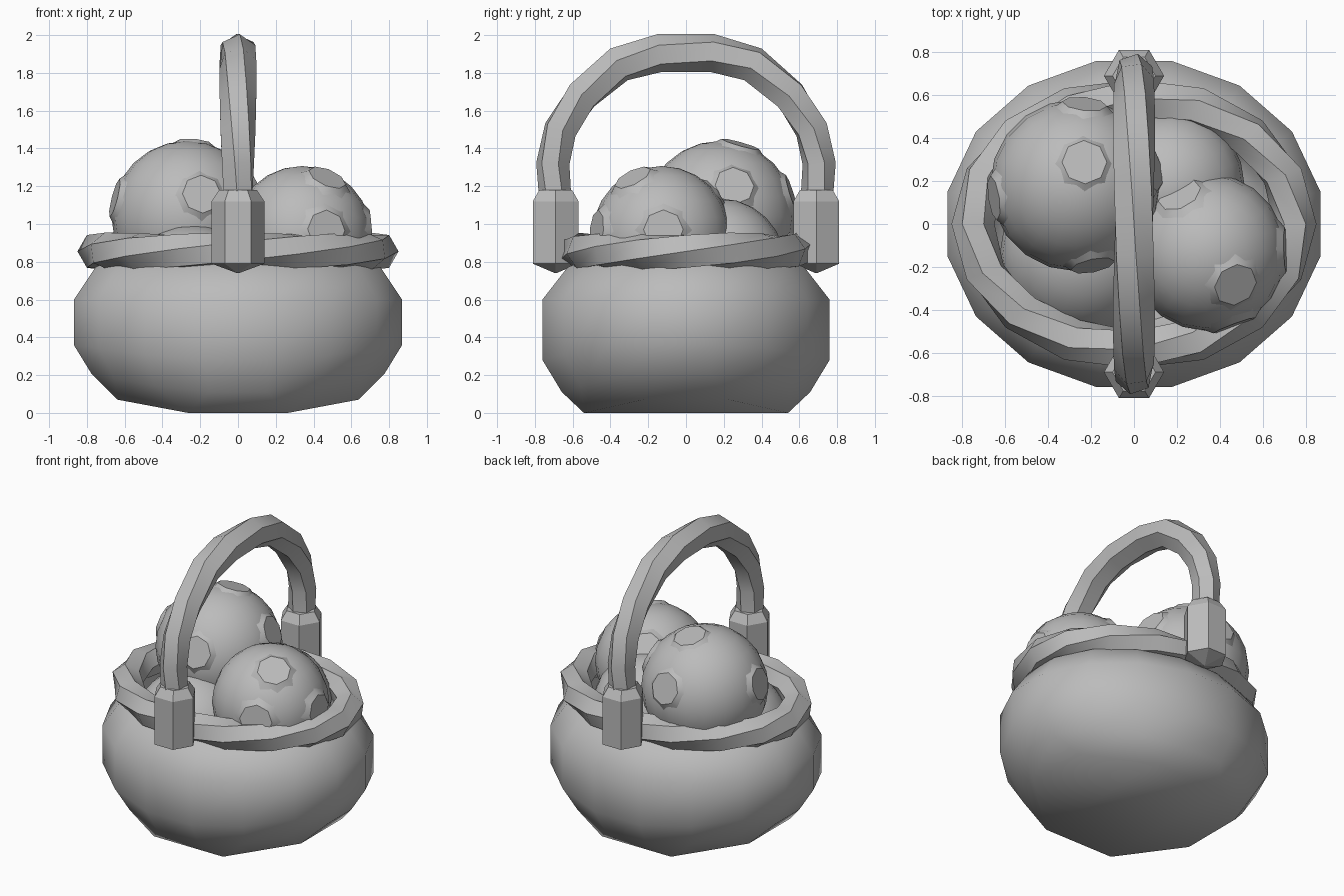
import bpy, bmesh
from math import sin, cos, pi, radians
from mathutils import Vector

if "Cube" in bpy.data.objects:
    bpy.data.objects.remove(bpy.data.objects["Cube"])

grey = bpy.data.materials.new("plain grey")
grey.use_nodes = True
grey.diffuse_color = (0.5, 0.5, 0.5, 1)
grey.node_tree.nodes["Principled BSDF"].inputs["Base Color"].default_value = (0.5, 0.5, 0.5, 1)


def finish(name, bm, smooth_angle=None):
    bmesh.ops.recalc_face_normals(bm, faces=bm.faces)
    mesh = bpy.data.meshes.new(name)
    bm.to_mesh(mesh)
    bm.free()
    obj = bpy.data.objects.new(name, mesh)
    bpy.context.collection.objects.link(obj)
    mesh.materials.append(grey)
    if smooth_angle:
        bpy.ops.object.select_all(action="DESELECT")
        obj.select_set(True)
        bpy.context.view_layer.objects.active = obj
        bpy.ops.object.shade_smooth_by_angle(angle=radians(smooth_angle))
    return obj


def loft(bm, rings, closed=False, caps=False):
    """Skin a list of equal-length point rings."""
    rows = [[bm.verts.new(p) for p in ring] for ring in rings]
    n = len(rows[0])
    pairs = list(zip(rows, rows[1:])) + ([(rows[-1], rows[0])] if closed else [])
    for a, b in pairs:
        for i in range(n):
            j = (i + 1) % n
            bm.faces.new((a[i], a[j], b[j], b[i]))
    if caps:
        bm.faces.new(rows[0])
        bm.faces.new(rows[-1])
    return rows


def section(centre, out, up, radius, turn, sides=6):
    return [centre + radius * (out * cos(turn + 2 * pi * k / sides) + up * sin(turn + 2 * pi * k / sides))
            for k in range(sides)]


# Basket bowl: oval rings, outside going up and inside going back down.
# Each entry: x radius, y radius, height, how much the ends lift
SIDES = 16
profile = [(0.79, 0.67, 0.11, 0.19), (0.885, 0.775, 0.28, 0.13), (0.885, 0.775, 0.6, 0),
           (0.77, 0.64, 0.77, 0), (0.71, 0.57, 0.8, 0), (0.74, 0.6, 0.6, 0),
           (0.7, 0.56, 0.3, 0), (0.55, 0.45, 0.15, 0)]
rings = []
for rx, ry, z, lift in profile:
    angles = [2 * pi * (i + 0.5) / SIDES for i in range(SIDES)]
    rings.append([(rx * cos(a), ry * sin(a), z + lift * max(0, abs(rx * cos(a)) - 0.27)) for a in angles])
bm = bmesh.new()
rows = loft(bm, rings)
bm.faces.new(rows[-1])

# Eight-cornered underside: flat in the middle, rising to both ends
foot = []
for k in range(8):
    a = 2 * pi * (k + 0.5) / 8
    x = 0.69 * cos(a)
    foot.append(bm.verts.new((x, 0.585 * sin(a), 0.07 if abs(x) > 0.4 else 0)))
for k in range(8):
    low, nxt = foot[k], foot[(k + 1) % 8]
    first, second, third = (rows[0][(2 * k + d) % SIDES] for d in range(3))
    bm.faces.new((low, first, second))
    bm.faces.new((low, second, third, nxt))
for corners in ((0, 1, 6, 7), (1, 2, 5, 6), (2, 3, 4, 5)):
    bm.faces.new([foot[c] for c in corners])
finish("basket_bowl", bm, 50)

# Twisted six-sided rim
bm = bmesh.new()
rings = []
up = Vector((0, 0, 1))
for i in range(SIDES):
    a = 2 * pi * i / SIDES
    out = Vector((cos(a), sin(a), 0))
    rings.append(section(Vector((0.75 * cos(a), 0.585 * sin(a), 0.855)), out, up, 0.1, a))
loft(bm, rings, closed=True)
finish("twisted_rim", bm, 40)

# Twisted arched handle
half = [(-0.69, 1.1), (-0.705, 1.32), (-0.665, 1.5), (-0.55, 1.68), (-0.355, 1.845), (-0.14, 1.905)]
path = [Vector((0, y, z)) for y, z in half] + [Vector((0, -y, z)) for y, z in reversed(half)]
side = Vector((1, 0, 0))
rings = []
for i, p in enumerate(path):
    t = (path[min(i + 1, len(path) - 1)] - path[max(i - 1, 0)]).normalized()
    s = i / (len(path) - 1)
    radius = 0.085 + 0.016 * sin(pi * s)
    rings.append(section(p, t.cross(side), side, radius, radians(120) * (s - 0.5)))
bm = bmesh.new()
loft(bm, rings, caps=True)
finish("handle", bm, 40)

# Hexagonal sockets joining handle to rim
for name, y in (("front_socket", -0.69), ("back_socket", 0.69)):
    bm = bmesh.new()
    levels = [(0.005, 0.74), (0.14, 0.79), (0.14, 1.12), (0.1, 1.18)]
    loft(bm, [section(Vector((0, y, z)), side, Vector((0, 1, 0)), r, 0) for r, z in levels], caps=True)
    finish(name, bm)


# Smooth balls with flat raised eight-sided spots
def ball(name, centre, radius, spots=()):
    bm = bmesh.new()
    bmesh.ops.create_uvsphere(bm, u_segments=20, v_segments=12, radius=radius)
    for d in spots:
        d = Vector(d).normalized()
        u = d.orthogonal().normalized()
        v = d.cross(u)
        loft(bm, [section(d * radius * h, u, v, r, 0, 8)
                  for h, r in ((0.85, 0.17), (0.93, 0.135), (1.0, 0.105))], caps=True)
    bmesh.ops.translate(bm, verts=bm.verts, vec=centre)
    finish(name, bm, 35)


ball("upper_left_ball", (-0.27, 0.18, 1.04), 0.4,
     [(0.04, 0.11, 0.39), (0.04, 0.38, 0.12), (-0.39, -0.06, 0.1),
      (0.08, -0.38, 0.12), (0.37, 0.08, 0.17)])
ball("upper_right_ball", (0.34, -0.13, 0.94), 0.367,
     [(0.13, -0.15, 0.3), (-0.13, 0.27, 0.22), (0.36, 0.01, 0.03), (0.13, -0.35, 0.03)])
ball("lower_back_ball", (0.17, 0.18, 0.79), 0.345)
ball("lower_front_ball", (-0.24, -0.14, 0.61), 0.385)
